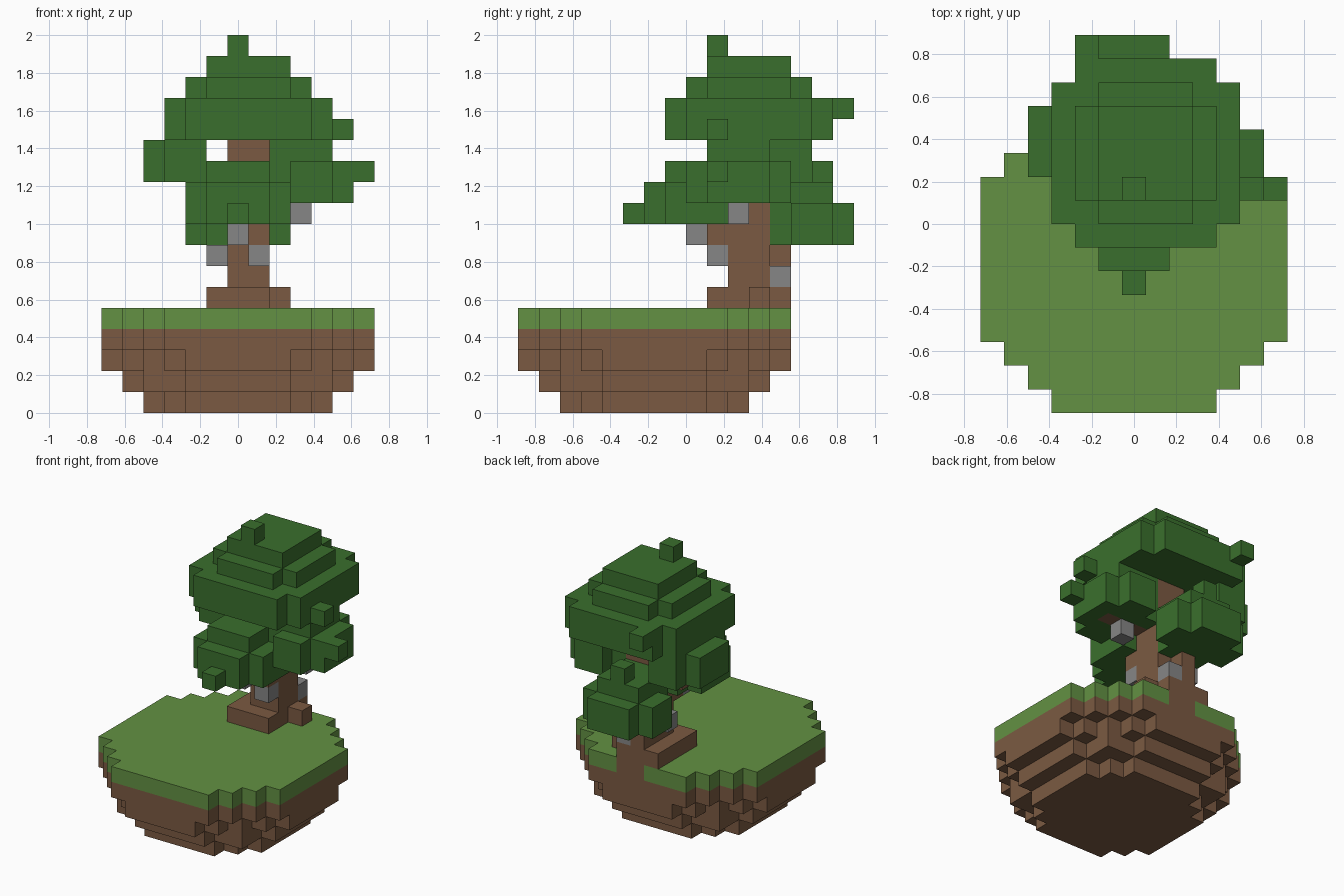
import bpy
import bmesh
from mathutils import Vector

if "Cube" in bpy.data.objects:
    bpy.data.objects.remove(bpy.data.objects["Cube"], do_unlink=True)

UNIT = 2 / 18  # edge of one block
cells = {}     # block position -> part name


def box(part, xs, ys, zs):
    """Fill an inclusive range of blocks with a part."""
    for x in range(xs[0], xs[1] + 1):
        for y in range(ys[0], ys[1] + 1):
            for z in range(zs[0], zs[1] + 1):
                cells[x, y, z] = part


def block(part, x, y, z):
    box(part, (x, x), (y, y), (z, z))


def disk(part, z, radius_sq):
    """Fill a round layer of the island."""
    for x in range(-6, 7):
        for y in range(-6, 7):
            if x * x + y * y <= radius_sq:
                cells[x, y - 2, z] = part


def round_box(part, xs, ys, zs):
    """Fill a box whose upright corner columns are left out."""
    box(part, (xs[0] + 1, xs[1] - 1), ys, zs)
    box(part, xs, (ys[0] + 1, ys[1] - 1), zs)


# Island
for level, radius_sq in enumerate((20, 32, 40, 45)):
    disk("island_soil", level, radius_sq)
disk("island_grass", 4, 45)

# Crown
round_box("crown", (-3, 4), (-1, 6), (13, 14))
round_box("crown", (-2, 3), (0, 5), (15, 15))
box("crown", (-1, 2), (1, 4), (16, 16))
block("crown", 0, 1, 17)
block("crown", -2, 7, 14)
block("crown", 5, 1, 13)

# Left leaf cluster
round_box("left_leaves", (2, 5), (0, 4), (10, 11))
box("left_leaves", (2, 4), (1, 3), (12, 12))
block("left_leaves", 6, 1, 11)

# Right leaf cluster
box("right_leaves", (-3, -2), (1, 5), (11, 12))
box("right_leaves", (-4, -4), (2, 4), (11, 12))

# Front leaf cluster
round_box("front_leaves", (-2, 2), (-2, 2), (9, 10))
box("front_leaves", (-1, 1), (-1, 1), (11, 11))
block("front_leaves", 0, -3, 9)

# Back leaf cluster
round_box("back_leaves", (-2, 2), (4, 7), (8, 9))
box("back_leaves", (-1, 1), (4, 6), (10, 10))
block("back_leaves", 0, 6, 11)

# Trunk, roots and branches
box("trunk", (0, 1), (2, 3), (6, 13))
box("roots", (-1, 1), (1, 4), (5, 5))
box("roots", (0, 1), (4, 4), (4, 4))
block("roots", 2, 3, 5)
box("branches", (0, 0), (4, 4), (6, 8))
box("branches", (0, 1), (1, 1), (8, 8))
box("branches", (2, 4), (2, 2), (10, 10))
box("branches", (-2, -1), (3, 3), (10, 10))

# Grey hanging blocks
for spot in ((0, 0, 8), (3, 2, 9), (1, 1, 7), (-1, 3, 7), (1, 4, 6)):
    block("hanging_blocks", *spot)


def material(name, colour):
    mat = bpy.data.materials.new(name)
    mat.use_nodes = True
    mat.diffuse_color = (*colour, 1)
    bsdf = next(n for n in mat.node_tree.nodes if n.type == "BSDF_PRINCIPLED")
    bsdf.inputs["Base Color"].default_value = (*colour, 1)
    bsdf.inputs["Roughness"].default_value = 1
    return mat


leaf = material("leaf_green", (0.042, 0.159, 0.026))
grass = material("grass_green", (0.125, 0.283, 0.056))
brown = material("earth_brown", (0.198, 0.102, 0.054))
grey = material("stone_grey", (0.238, 0.238, 0.238))
special = {"island_grass": grass, "hanging_blocks": grey}

# One mesh per part, made of the exposed block faces
for part in dict.fromkeys(cells.values()):
    bm = bmesh.new()
    for cell in [c for c, p in cells.items() if p == part]:
        centre = Vector((cell[0], cell[1] + 0.5, cell[2] + 0.5))
        for axis in range(3):
            for sign in (-1, 1):
                normal = Vector((0, 0, 0))
                normal[axis] = sign
                if tuple(int(a + b) for a, b in zip(cell, normal)) in cells:
                    continue
                u = Vector((0, 0, 0))
                u[(axis + 1) % 3] = 0.5
                v = normal.cross(u)
                mid = centre + normal / 2
                corners = (mid - u - v, mid + u - v, mid + u + v, mid - u + v)
                bm.faces.new([bm.verts.new(c * UNIT) for c in corners])
    bmesh.ops.remove_doubles(bm, verts=bm.verts[:], dist=0.001)
    mesh = bpy.data.meshes.new(part)
    bm.to_mesh(mesh)
    bm.free()
    is_leafy = part == "crown" or part.endswith("leaves")
    mesh.materials.append(special.get(part, leaf if is_leafy else brown))
    bpy.context.collection.objects.link(bpy.data.objects.new(part, mesh))
